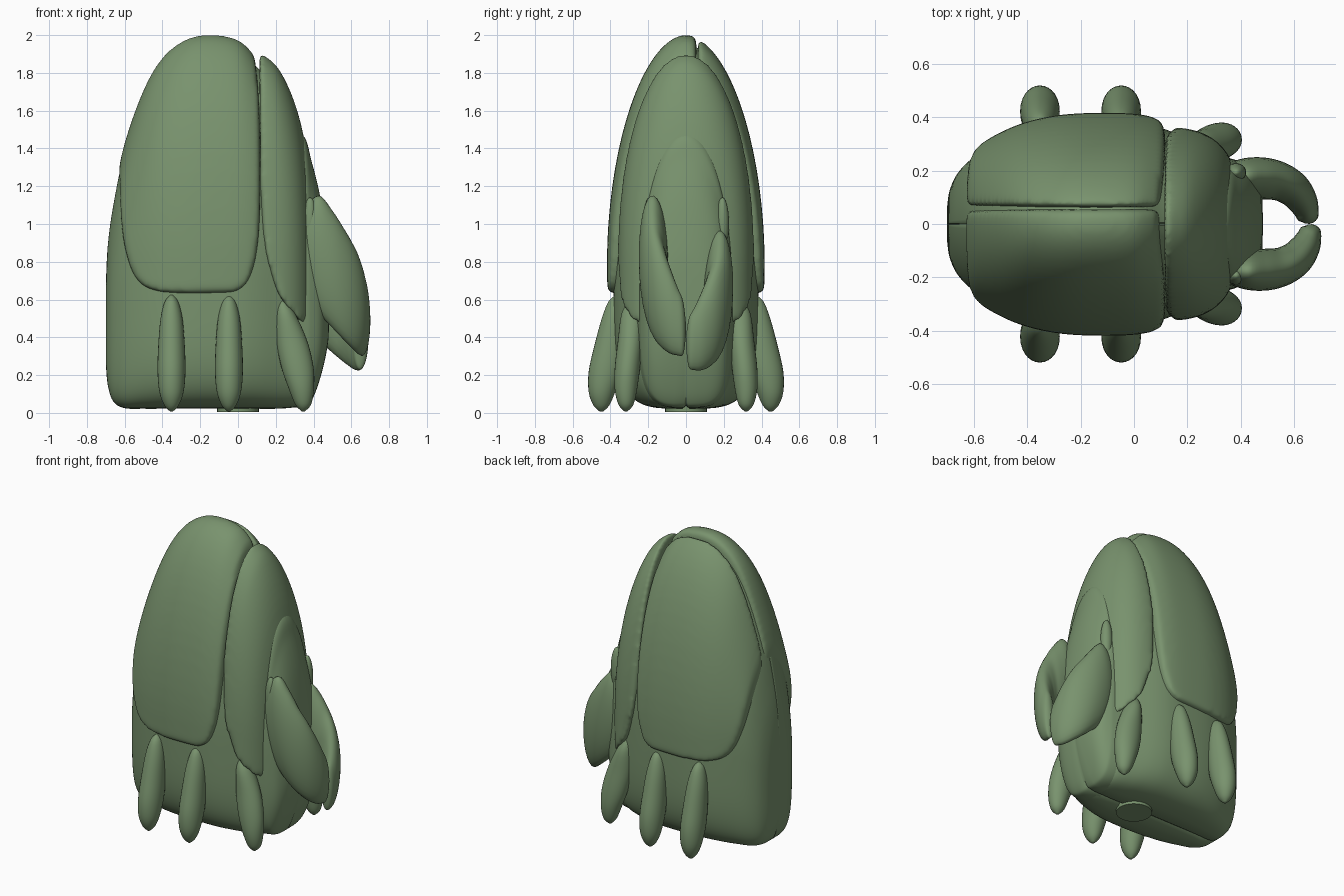
import bpy, bmesh, math
from mathutils import Vector

if "Cube" in bpy.data.objects:
    bpy.data.objects.remove(bpy.data.objects["Cube"])

green = bpy.data.materials.new("green")
green.diffuse_color = (0.19, 0.29, 0.155, 1)
green.use_nodes = True
green.node_tree.nodes["Principled BSDF"].inputs["Base Color"].default_value = green.diffuse_color


def resample(rows, n):
    """Smooth Catmull-Rom interpolation through the given rows."""
    out, last = [], len(rows) - 1
    for i in range(n + 1):
        f = i / n * last
        k = min(int(f), last - 1)
        t = f - k
        a, b, c, d = (rows[max(0, min(last, k + o))] for o in (-1, 0, 1, 2))
        out.append([0.5 * (2 * q + (r - p) * t + (2 * p - 5 * q + 4 * r - s) * t * t
                           + (3 * q - p - 3 * r + s) * t ** 3)
                    for p, q, r, s in zip(a, b, c, d)])
    return out


def finish(bm, name, angle=45):
    bmesh.ops.recalc_face_normals(bm, faces=bm.faces)
    me = bpy.data.meshes.new(name)
    bm.to_mesh(me)
    bm.free()
    me.materials.append(green)
    ob = bpy.data.objects.new(name, me)
    bpy.context.collection.objects.link(ob)
    smooth(ob, angle)
    return ob


def smooth(ob, angle=45):
    bpy.ops.object.select_all(action='DESELECT')
    ob.select_set(True)
    bpy.context.view_layer.objects.active = ob
    bpy.ops.object.shade_smooth_by_angle(angle=math.radians(angle))


def loft(name, rings, angle=45):
    bm = bmesh.new()
    vs = [[bm.verts.new(p) for p in r] for r in rings]
    n = len(vs[0])
    for a, b in zip(vs, vs[1:]):
        for i in range(n):
            bm.faces.new((a[i], a[(i + 1) % n], b[(i + 1) % n], b[i]))
    bm.faces.new(vs[0])
    bm.faces.new(vs[-1])
    return finish(bm, name, angle)


def spow(v, e):
    return math.copysign(abs(v) ** e, v)


def shell(name, rows, grow=0.0, groove=(0, 0), n=40, up=1.9, low=3.5):
    """Loft along x; rows are x, half width, top, widest height, bottom."""
    angs = sorted(math.radians(q) for q in
                  list(range(0, 360, 5)) + [89, 91, 269.8, 270.2])
    rings = []
    for x, w, zt, zc, zb in resample(rows, n):
        ring = []
        for a in angs:
            c, s = math.cos(a), math.sin(a)
            e = 2 / (up if s >= 0 else low)
            h = (zt + grow - zc) if s >= 0 else (zc - zb)
            z = zc + h * spow(s, e)
            if abs(c) < 1e-6:
                z -= groove[0] if s > 0 else -groove[1]
            ring.append((x, (w + 0.7 * grow) * spow(c, e), z))
        rings.append(ring)
    return loft(name, rings, 50)


def cut_out(ob, outline, y0, y1):
    """Keep the part inside a front-view outline, then soften the edges."""
    pts = resample(outline + [outline[0]], 60)[:-1]
    cutter = loft("cutter", [[(x, y, z) for x, z in pts] for y in (y0, y1)])
    cutter.hide_render = True
    m = ob.modifiers.new("cut", 'BOOLEAN')
    m.operation, m.solver, m.object = 'INTERSECT', 'EXACT', cutter
    m = ob.modifiers.new("remesh", 'REMESH')
    m.mode, m.voxel_size = 'VOXEL', 0.015
    m = ob.modifiers.new("soften", 'SMOOTH')
    m.factor, m.iterations = 0.5, 16
    dg = bpy.context.evaluated_depsgraph_get()
    me = bpy.data.meshes.new_from_object(ob.evaluated_get(dg))
    me.materials.clear()
    me.materials.append(green)
    ob.modifiers.clear()
    ob.data = me
    bpy.data.objects.remove(cutter)
    smooth(ob, 80)


# Body
body = [(-0.70, 0.06, 0.66, 0.45, 0.27), (-0.69, 0.125, 0.88, 0.50, 0.15),
        (-0.66, 0.19, 1.10, 0.58, 0.06), (-0.60, 0.25, 1.38, 0.66, 0.025),
        (-0.50, 0.31, 1.66, 0.70, 0.022), (-0.40, 0.35, 1.83, 0.70, 0.022),
        (-0.28, 0.375, 1.925, 0.70, 0.022), (-0.15, 0.383, 1.952, 0.70, 0.022),
        (0.0, 0.380, 1.925, 0.70, 0.022), (0.10, 0.36, 1.83, 0.70, 0.022),
        (0.20, 0.32, 1.72, 0.70, 0.022), (0.30, 0.27, 1.45, 0.70, 0.03),
        (0.36, 0.22, 1.25, 0.70, 0.055)]
shell("body", body, groove=(0.015, 0.015), n=60, low=4)

# Wing covers
wing = [(-0.63, 1.4), (-0.622, 1.08), (-0.595, 0.86), (-0.53, 0.70), (-0.40, 0.64),
        (-0.12, 0.635), (0.01, 0.655), (0.08, 0.765), (0.113, 1.0), (0.117, 1.4),
        (0.107, 1.7), (0.085, 1.9), (0.045, 2.1), (-0.3, 2.15), (-0.6, 2.1)]
cover = [(x, w, zt, 0.80, zb) for x, w, zt, zc, zb in body[2:11]]
for side, y0, y1, grow in (("front", -0.8, 0.055, 0.05), ("back", 0.062, 0.8, 0.047)):
    ob = shell("wing_cover_" + side, cover, grow, low=2.6)
    cut_out(ob, wing, y0, y1)

# Neck shield
shield = [(0.08, 0.362, 1.925, 0.80, 0.1), (0.15, 0.362, 1.885, 0.80, 0.1),
          (0.21, 0.355, 1.83, 0.80, 0.1), (0.27, 0.335, 1.72, 0.78, 0.1),
          (0.32, 0.30, 1.58, 0.76, 0.1), (0.355, 0.255, 1.43, 0.72, 0.1),
          (0.38, 0.20, 1.28, 0.70, 0.1)]
ob = shell("neck_shield", shield, up=2.05)
cut_out(ob, [(0.112, 1.98), (0.117, 1.5), (0.12, 1.15), (0.142, 0.88), (0.205, 0.65),
             (0.29, 0.53), (0.355, 0.475), (0.372, 0.65), (0.368, 1.2), (0.355, 1.6),
             (0.32, 1.9), (0.22, 2.05)], -0.6, 0.6)

# Head
head = [(0.20, 0.28, 1.52, 0.62, 0.03), (0.34, 0.25, 1.475, 0.62, 0.03),
        (0.39, 0.235, 1.33, 0.62, 0.065), (0.44, 0.20, 1.12, 0.60, 0.20),
        (0.475, 0.13, 0.86, 0.58, 0.36), (0.482, 0.04, 0.68, 0.56, 0.48)]
shell("head", head, groove=(0, 0.012), n=30, up=2.1, low=3.8)

# Legs: rows are x, y, z, x radius, y radius
leg = [(0, 0.36, 0.625, 0.006, 0.01), (0, 0.365, 0.59, 0.035, 0.045),
       (0, 0.38, 0.50, 0.058, 0.066), (0, 0.40, 0.36, 0.07, 0.084),
       (0, 0.425, 0.22, 0.074, 0.09), (0, 0.445, 0.11, 0.064, 0.07),
       (0, 0.448, 0.04, 0.038, 0.042), (0, 0.448, 0.008, 0.008, 0.01)]
front_leg = [(0.23, 0.28, 0.61, 0.01, 0.01), (0.25, 0.285, 0.53, 0.05, 0.055),
             (0.285, 0.295, 0.38, 0.082, 0.066), (0.315, 0.31, 0.24, 0.085, 0.067),
             (0.335, 0.318, 0.13, 0.067, 0.06), (0.345, 0.318, 0.045, 0.042, 0.04),
             (0.345, 0.318, 0.008, 0.008, 0.008)]
turn = [math.tau * k / 28 for k in range(28)]
for label, rows, dx in (("rear", leg, -0.352), ("middle", leg, -0.048), ("front", front_leg, 0)):
    for side, s in (("left", 1), ("right", -1)):
        loft(f"{label}_leg_{side}",
             [[(x + dx + rx * math.cos(a), s * (y + ry * math.sin(a)), z) for a in turn]
              for x, y, z, rx, ry in resample(rows, 28)])

# Pincers: rows are x, y, z, horizontal radius, vertical radius
pincer = [(0.36, 0.165, 0.88, 0.06, 0.22), (0.43, 0.172, 0.84, 0.075, 0.31),
          (0.50, 0.170, 0.76, 0.078, 0.31), (0.56, 0.157, 0.68, 0.072, 0.29),
          (0.608, 0.127, 0.61, 0.066, 0.265), (0.64, 0.085, 0.54, 0.057, 0.225),
          (0.656, 0.045, 0.485, 0.046, 0.18), (0.66, 0.015, 0.45, 0.035, 0.14),
          (0.66, 0.001, 0.44, 0.008, 0.04)]
for side, s, drop in (("front", -1, 0.0), ("back", 1, 1.0)):
    rows, rings = resample(pincer, 40), []
    for i, (x, y, z, r, h) in enumerate(rows):
        p, q = rows[max(i - 1, 0)], rows[min(i + 1, 40)]
        t = Vector((q[0] - p[0], q[1] - p[1])).normalized()
        z -= drop * (0.175 - 0.11 * i / 40)
        h *= 1 - 0.08 * drop
        rings.append([(x - 0.01 * drop - t.y * r * math.cos(a),
                       s * (y + t.x * r * math.cos(a)),
                       z + h * math.sin(a) + 0.3 * r * math.cos(a)) for a in turn])
    loft("pincer_" + side, rings)

# Eyes
for side, s in (("left", 1), ("right", -1)):
    bm = bmesh.new()
    bmesh.ops.create_uvsphere(bm, u_segments=24, v_segments=16, radius=1)
    bmesh.ops.scale(bm, verts=bm.verts, vec=(0.038, 0.035, 0.14))
    bmesh.ops.translate(bm, verts=bm.verts, vec=(0.382, s * 0.193, 1.0))
    finish(bm, "eye_" + side)

# Base disc
bm = bmesh.new()
bmesh.ops.create_cone(bm, cap_ends=True, segments=48, radius1=0.11, radius2=0.11, depth=0.06)
bmesh.ops.translate(bm, verts=bm.verts, vec=(0, 0, 0.035))
finish(bm, "base_disc", 30)
